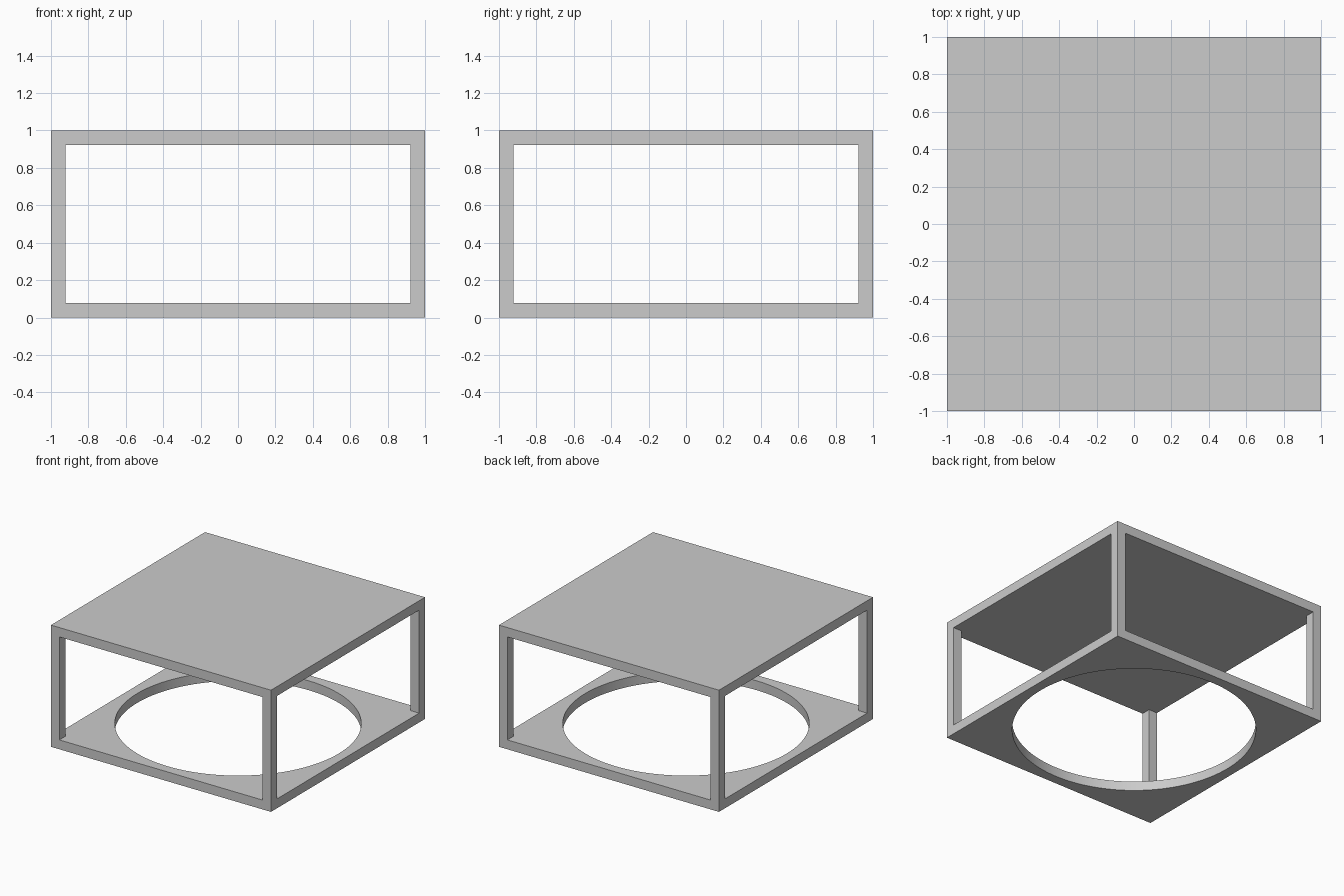
import bpy

if "Cube" in bpy.data.objects:
    bpy.data.objects.remove(bpy.data.objects["Cube"])

WALL = 0.077      # thickness of slabs and corner posts
HOLE_R = 0.918    # radius of the floor opening
INNER = 2 - 2 * WALL


def box(name, size, z):
    bpy.ops.mesh.primitive_cube_add(size=1, location=(0, 0, z))
    ob = bpy.context.object
    ob.name = name
    ob.scale = size
    bpy.ops.object.transform_apply(location=False, rotation=False, scale=True)
    return ob


def cut(target, cutter):
    mod = target.modifiers.new(cutter.name, 'BOOLEAN')
    mod.operation = 'DIFFERENCE'
    mod.solver = 'EXACT'
    mod.object = cutter
    bpy.context.view_layer.objects.active = target
    bpy.ops.object.modifier_apply(modifier=mod.name)
    bpy.data.objects.remove(cutter)


# Solid block that becomes the open table frame
frame = box("table_frame", (2, 2, 1), 0.5)

# Rectangular windows through both axes leave four corner posts
cut(frame, box("side_window_cutter", (3, INNER, 1 - 2 * WALL), 0.5))
cut(frame, box("front_window_cutter", (INNER, 3, 1 - 2 * WALL), 0.5))

# Round opening through the bottom slab
bpy.ops.mesh.primitive_cylinder_add(vertices=128, radius=HOLE_R, depth=0.6, location=(0, 0, 0))
hole = bpy.context.object
hole.name = "floor_hole_cutter"
cut(frame, hole)

# Smooth hole wall, sharp corners
bpy.ops.object.select_all(action='DESELECT')
frame.select_set(True)
bpy.context.view_layer.objects.active = frame
bpy.ops.object.shade_smooth_by_angle()
